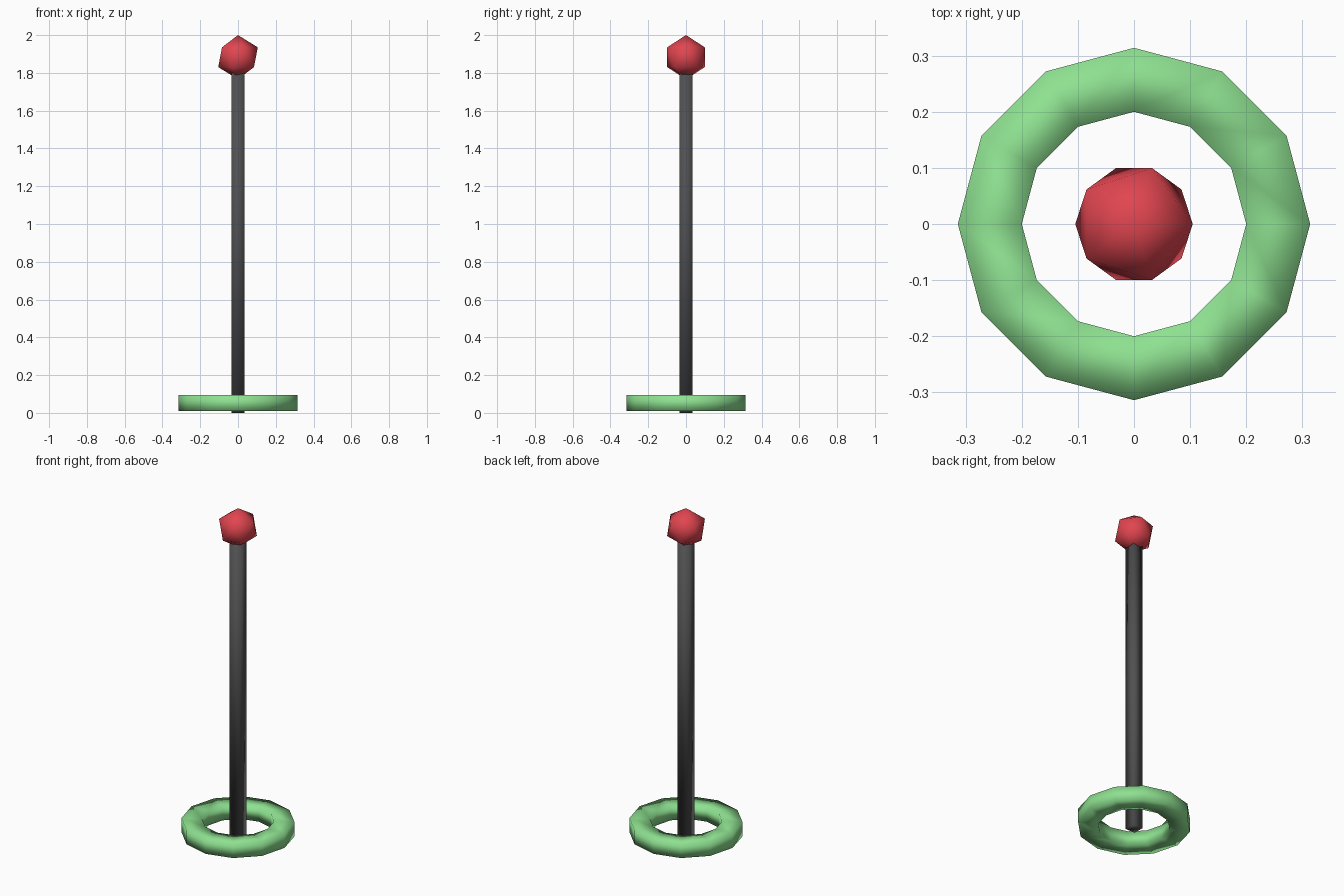
import bpy
import bmesh
from math import cos, sin, tau

if "Cube" in bpy.data.objects:
    bpy.data.objects.remove(bpy.data.objects["Cube"])


def add_part(name, bm, color):
    """Turn a bmesh into a smooth-shaded, coloured object."""
    bmesh.ops.recalc_face_normals(bm, faces=bm.faces)
    for f in bm.faces:
        f.smooth = True
    mesh = bpy.data.meshes.new(name)
    bm.to_mesh(mesh)
    bm.free()
    mat = bpy.data.materials.new(name + "_color")
    mat.diffuse_color = (*color, 1)
    mat.use_nodes = True
    mat.node_tree.nodes["Principled BSDF"].inputs["Base Color"].default_value = mat.diffuse_color
    mesh.materials.append(mat)
    obj = bpy.data.objects.new(name, mesh)
    bpy.context.collection.objects.link(obj)
    return obj


# Pole: thin square bar, its top sits inside the knob
POLE_W, POLE_TOP = 0.067, 1.86
bm = bmesh.new()
bmesh.ops.create_cube(bm, size=1)
bmesh.ops.scale(bm, vec=(POLE_W, POLE_W, POLE_TOP), verts=bm.verts)
bmesh.ops.translate(bm, vec=(0, 0, POLE_TOP / 2), verts=bm.verts)
add_part("pole", bm, (0.08, 0.08, 0.08))

# Knob: icosahedron on top of the pole
KNOB_R = 0.117
bm = bmesh.new()
bmesh.ops.create_icosphere(bm, subdivisions=1, radius=KNOB_R)
bmesh.ops.translate(bm, vec=(0, 0, 2 - KNOB_R), verts=bm.verts)
add_part("knob", bm, (0.75, 0.06, 0.08))

# Base ring: four-sided profile swept round in twelve segments
SEGMENTS = 12
profile = [(0.2, 0.01), (0.314, 0.01), (0.314, 0.096), (0.2, 0.096)]
bm = bmesh.new()
rings = []
for i in range(SEGMENTS):
    a = tau * i / SEGMENTS
    rings.append([bm.verts.new((r * cos(a), r * sin(a), z)) for r, z in profile])
for i in range(SEGMENTS):
    cur, nxt = rings[i], rings[(i + 1) % SEGMENTS]
    for j in range(4):
        k = (j + 1) % 4
        bm.faces.new((cur[j], nxt[j], nxt[k], cur[k]))
add_part("base_ring", bm, (0.27, 0.75, 0.28))
